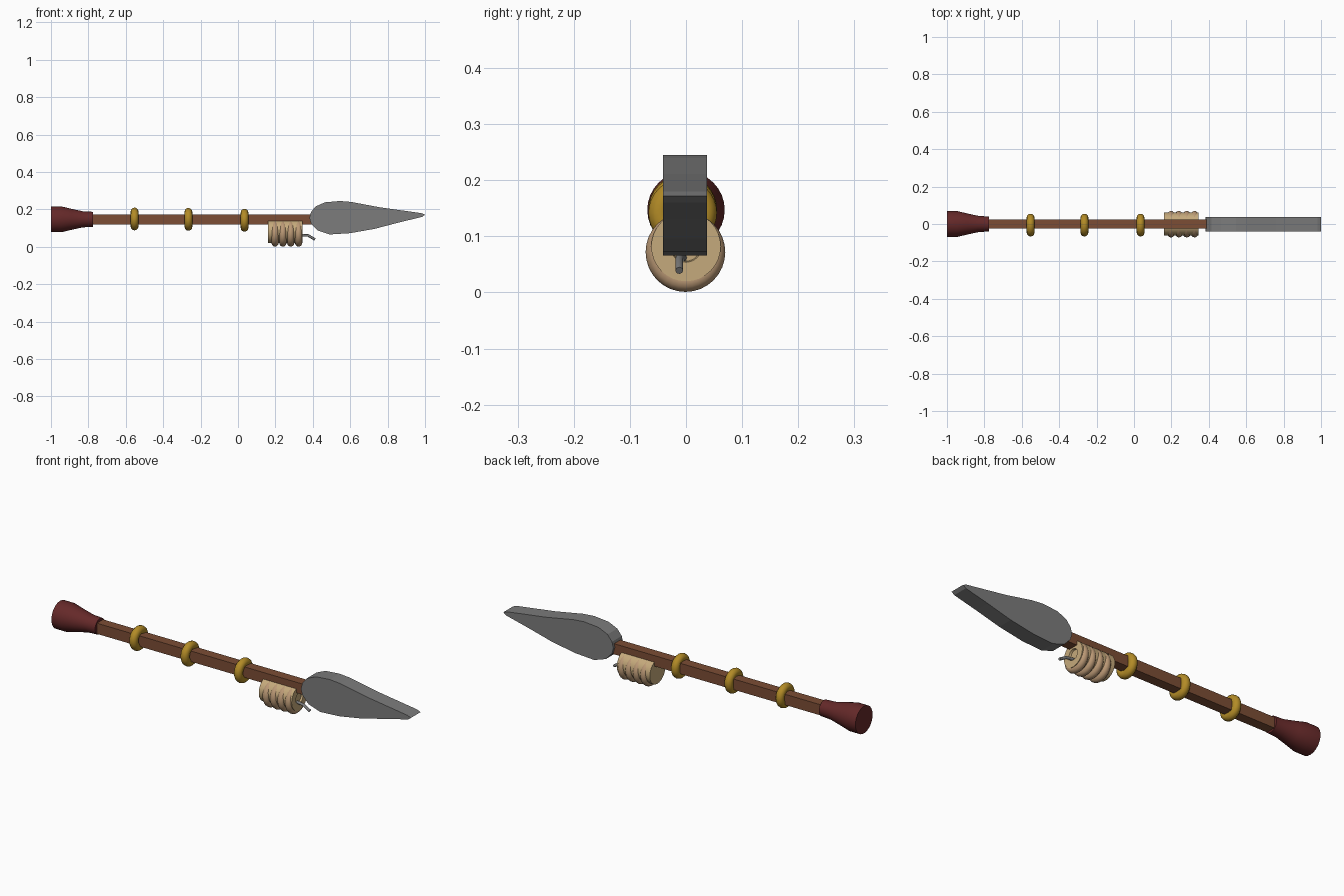
import bpy, bmesh, math
from mathutils import Matrix, Vector

old = bpy.data.objects.get("Cube")
if old:
    bpy.data.objects.remove(old, do_unlink=True)


def material(name, rgb):
    m = bpy.data.materials.new(name)
    m.use_nodes = True
    m.diffuse_color = (*rgb, 1)
    m.node_tree.nodes["Principled BSDF"].inputs["Base Color"].default_value = (*rgb, 1)
    return m


steel = material("steel_grey", (0.2, 0.2, 0.2))
wood = material("wood_brown", (0.2, 0.075, 0.035))
leather = material("dark_red_leather", (0.13, 0.022, 0.022))
gold = material("gold", (0.45, 0.26, 0.02))
rope = material("rope_tan", (0.5, 0.32, 0.18))
straw = material("straw_tan", (0.56, 0.4, 0.2))


def make(name, bm, mat, smooth=False):
    bmesh.ops.recalc_face_normals(bm, faces=bm.faces)
    me = bpy.data.meshes.new(name)
    bm.to_mesh(me)
    bm.free()
    me.materials.append(mat)
    ob = bpy.data.objects.new(name, me)
    bpy.context.collection.objects.link(ob)
    if smooth:
        bpy.ops.object.select_all(action='DESELECT')
        ob.select_set(True)
        bpy.context.view_layer.objects.active = ob
        bpy.ops.object.shade_smooth_by_angle(angle=math.radians(40))
    return ob


def lathe(name, profile, y, z, mat, sides=32, closed=False):
    """Spin (x, radius) points around an axis parallel to x."""
    bm = bmesh.new()
    rings = []
    for x, r in profile:
        rings.append([bm.verts.new((x, y + r * math.cos(a), z + r * math.sin(a)))
                      for a in (math.tau * i / sides for i in range(sides))])
    pairs = list(zip(rings, rings[1:]))
    if closed:
        pairs.append((rings[-1], rings[0]))
    else:
        bm.faces.new(rings[0])
        bm.faces.new(rings[-1])
    for a, b in pairs:
        for i in range(sides):
            j = (i + 1) % sides
            bm.faces.new((a[i], a[j], b[j], b[i]))
    return make(name, bm, mat, True)


def ring(name, x, y, z, outer, tube, mat):
    steps = [math.tau * i / 12 for i in range(12)]
    prof = [(x + tube * math.cos(a), outer - tube + tube * math.sin(a)) for a in steps]
    return lathe(name, prof, y, z, mat, closed=True)


# Square wooden shaft
bm = bmesh.new()
bmesh.ops.create_cube(bm, size=1, matrix=Matrix.Translation((-0.19, 0, 0.145))
                      @ Matrix.Diagonal((1.22, 0.05, 0.054, 1)))
make("shaft", bm, wood)

# Flared pommel grip
lathe("pommel", [(-1, 0.069), (-0.945, 0.069), (-0.89, 0.056), (-0.83, 0.043),
                 (-0.775, 0.04)], 0, 0.147, leather)

# Gold bands on the shaft
for i, (x, z) in enumerate([(-0.553, 0.149), (-0.265, 0.147), (0.035, 0.142)]):
    ring(f"gold_band_{i + 1}", x, -0.006, z, 0.061, 0.021, gold)

# Rope spool hanging under the shaft
lathe("spool_core", [(0.16, 0.062), (0.345, 0.062), (0.345, 0.028), (0.335, 0.026)],
      0, 0.082, straw)
for i in range(4):
    ring(f"rope_coil_{i + 1}", 0.198 + 0.042 * i, -0.001, 0.072, 0.071, 0.019, rope)

# Bent wire end leaving the spool
path = [Vector(p) for p in ((0.325, -0.004, 0.062), (0.375, -0.012, 0.061), (0.412, -0.012, 0.039))]
cu = bpy.data.curves.new("wire_end", 'CURVE')
cu.dimensions = '3D'
cu.bevel_depth = 0.007
cu.bevel_resolution = 2
cu.use_fill_caps = True
sp = cu.splines.new('POLY')
sp.points.add(len(path) - 1)
for pt, co in zip(sp.points, path):
    pt.co = (*co, 1)
cu.materials.append(steel)
bpy.context.collection.objects.link(bpy.data.objects.new("wire_end", cu))

# Thick leaf-shaped blade, extruded across y
outline = [(0.382, 0.155), (0.39, 0.185), (0.415, 0.216), (0.465, 0.238), (0.545, 0.245),
           (0.605, 0.24), (0.76, 0.211), (0.98, 0.18), (1, 0.172), (0.985, 0.16),
           (0.86, 0.13), (0.73, 0.096), (0.6, 0.073), (0.49, 0.066), (0.425, 0.088),
           (0.39, 0.125)]
bm = bmesh.new()
face = bm.faces.new([bm.verts.new((x, -0.041, z)) for x, z in outline])
ext = bmesh.ops.extrude_face_region(bm, geom=[face])
bmesh.ops.translate(bm, vec=(0, 0.078, 0),
                    verts=[g for g in ext["geom"] if isinstance(g, bmesh.types.BMVert)])
make("blade", bm, steel)
